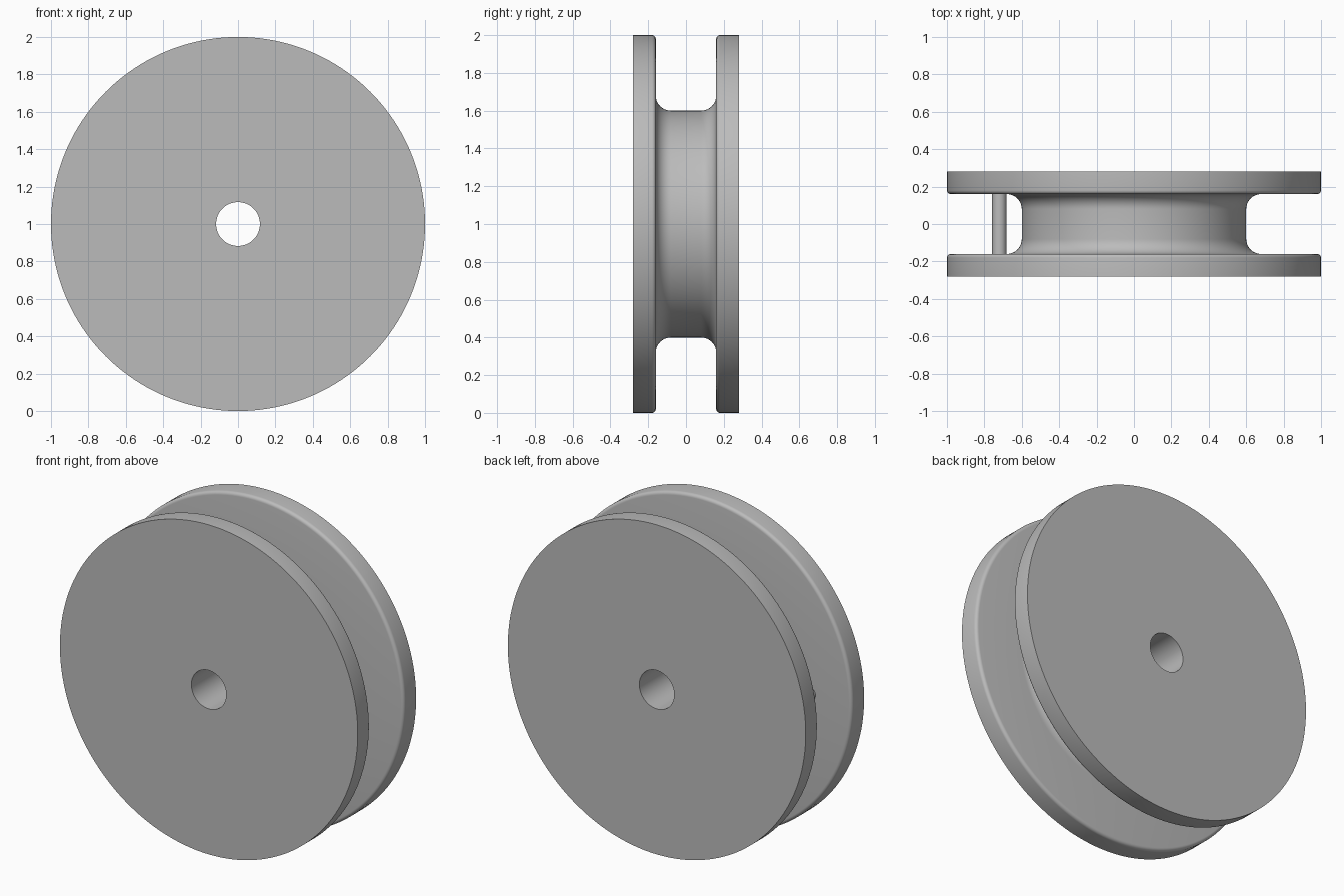
import bpy, bmesh, math
from mathutils import Matrix, Vector

cube = bpy.data.objects.get("Cube")
if cube:
    bpy.data.objects.remove(cube, do_unlink=True)

SEGMENTS = 160
BORE, HUB, RIM = 0.117, 0.6, 1.0
HALF_WIDTH, HALF_GAP = 0.28, 0.16
FILLET, ROUND = 0.08, 0.02
CENTRE = Vector((0, 0, 1))

grey = bpy.data.materials.new("plain grey")
grey.use_nodes = True
COLOUR = (0.5, 0.5, 0.5, 1)
grey.diffuse_color = COLOUR
grey.node_tree.nodes["Principled BSDF"].inputs["Base Color"].default_value = COLOUR


def arc(r, y, radius, start, end, steps):
    """Points (radius, y) along an arc, angles in degrees."""
    angles = [math.radians(start + (end - start) * i / steps) for i in range(steps + 1)]
    return [(r + radius * math.cos(a), y + radius * math.sin(a)) for a in angles]


def finish(name, bm):
    bmesh.ops.recalc_face_normals(bm, faces=bm.faces)
    mesh = bpy.data.meshes.new(name)
    bm.to_mesh(mesh)
    bm.free()
    mesh.materials.append(grey)
    obj = bpy.data.objects.new(name, mesh)
    bpy.context.collection.objects.link(obj)
    bpy.ops.object.select_all(action="DESELECT")
    obj.select_set(True)
    bpy.context.view_layer.objects.active = obj
    bpy.ops.object.shade_smooth_by_angle(angle=math.radians(35))
    return obj


# Spool: half section from bore to groove, mirrored, then spun about the axle
half = [(BORE, HALF_WIDTH), (RIM, HALF_WIDTH)]
half += arc(RIM - ROUND, HALF_GAP + ROUND, ROUND, 0, -90, 5)
half += arc(HUB + FILLET, HALF_GAP - FILLET, FILLET, 90, 180, 10)
profile = half + [(r, -y) for r, y in reversed(half)]

bm = bmesh.new()
verts = [bm.verts.new(CENTRE + Vector((r, y, 0))) for r, y in profile]
edges = [bm.edges.new((v, verts[(i + 1) % len(verts)])) for i, v in enumerate(verts)]
bmesh.ops.spin(bm, geom=verts + edges, cent=CENTRE, axis=(0, 1, 0),
               angle=math.tau, steps=SEGMENTS, use_merge=True)
bmesh.ops.remove_doubles(bm, verts=bm.verts, dist=1e-5)
finish("spool", bm)

# Line pin bridging the groove on the right side
bm = bmesh.new()
bmesh.ops.create_cone(bm, cap_ends=True, segments=32, radius1=0.038, radius2=0.038,
                      depth=2 * HALF_GAP + 0.02,
                      matrix=Matrix.Translation(CENTRE + Vector((-0.72, 0, 0)))
                      @ Matrix.Rotation(math.pi / 2, 4, "X"))
finish("groove_pin", bm)
